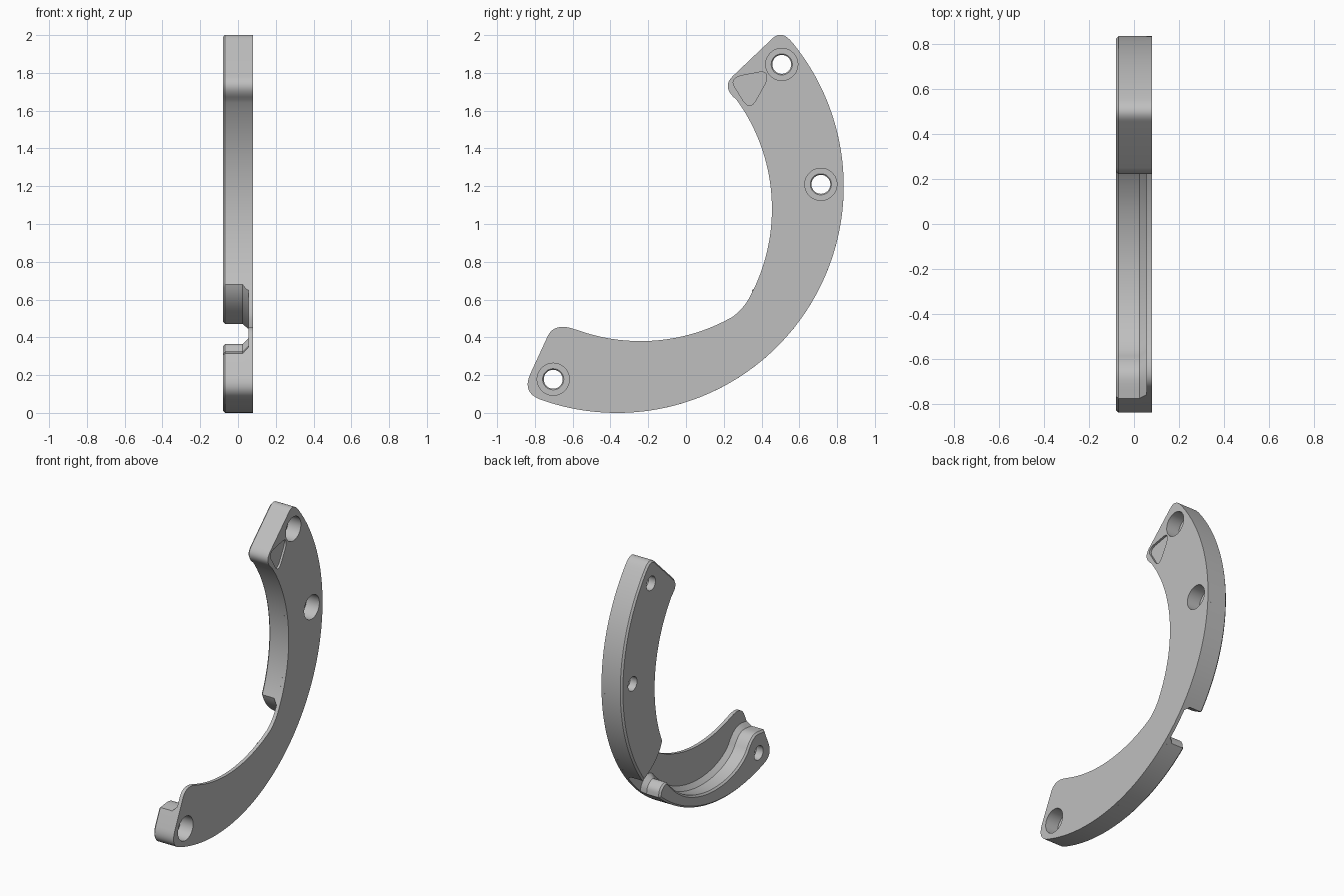
import bpy, bmesh, math
from mathutils import Vector

if "Cube" in bpy.data.objects:
    bpy.data.objects.remove(bpy.data.objects["Cube"])

grey = bpy.data.materials.new("plain grey")
grey.use_nodes = True
colour = (0.52, 0.52, 0.52, 1)
grey.diffuse_color = colour
grey.node_tree.nodes["Principled BSDF"].inputs["Base Color"].default_value = colour


# ---- profile helpers, all in (y, z) ----
def arc(cy, cz, r, a0, a1, n):
    angles = [math.radians(a0 + (a1 - a0) * i / n) for i in range(n + 1)]
    return [Vector((cy + r * math.cos(a), cz + r * math.sin(a))) for a in angles]


def corner(a, b, c, n=10):
    a, b, c = Vector(a), Vector(b), Vector(c)
    steps = [i / n for i in range(n + 1)]
    return [a * (1 - t) ** 2 + b * (2 * t * (1 - t)) + c * t ** 2 for t in steps]


def soften(points, rounds=3):
    pts = [Vector(p) for p in points]
    for _ in range(rounds):
        cut = [pts[0]]
        for p, q in zip(pts, pts[1:]):
            cut += [p.lerp(q, 0.25), p.lerp(q, 0.75)]
        pts = cut[1:-1]
        pts = [cut[0]] + pts[1:] + [Vector(points[-1])]
    return pts


def offset(pts, distances):
    """Move each edge outward by its own distance (counterclockwise profile)."""
    out = []
    for i, p in enumerate(pts):
        e1 = (p - pts[i - 1]).normalized()
        e2 = (pts[(i + 1) % len(pts)] - p).normalized()
        n1, n2 = Vector((e1.y, -e1.x)), Vector((e2.y, -e2.x))
        d1, d2 = distances[i - 1], distances[i]
        det = n1.x * n2.y - n1.y * n2.x
        if abs(det) < 0.05:
            out.append(p + (n1 * d1 + n2 * d2) / 2)
        else:
            out.append(p + Vector((d1 * n2.y - d2 * n1.y, n1.x * d2 - n2.x * d1)) / det)
    return out


def loft(name, pts, layers, foot_edges=0):
    """Stack profiles along x; layers are (x, offset of foot edges, offset of others)."""
    n = len(pts)
    bm = bmesh.new()
    rings = []
    for x, foot, rest in layers:
        moved = offset(pts, [foot if i < foot_edges else rest for i in range(n)])
        rings.append([bm.verts.new((x, p.x, p.y)) for p in moved])
    for a, b in zip(rings, rings[1:]):
        for i in range(n):
            j = (i + 1) % n
            bm.faces.new((a[i], a[j], b[j], b[i]))
    bm.faces.new(rings[0])
    bm.faces.new(rings[-1])
    bmesh.ops.recalc_face_normals(bm, faces=bm.faces)
    mesh = bpy.data.meshes.new(name)
    bm.to_mesh(mesh)
    bm.free()
    mesh.materials.append(grey)
    ob = bpy.data.objects.new(name, mesh)
    bpy.context.collection.objects.link(ob)
    return ob


def cut(targets, cutter):
    """Subtract the cutter, taking the first solver that really makes the cut."""
    for ob in targets:
        mod = ob.modifiers.new("cut", 'BOOLEAN')
        mod.operation, mod.object = 'DIFFERENCE', cutter
        for solver in ('EXACT', 'MANIFOLD', 'FLOAT'):
            mod.solver = solver
            bpy.context.view_layer.update()
            graph = bpy.context.evaluated_depsgraph_get()
            result = bpy.data.meshes.new_from_object(ob.evaluated_get(graph))
            if len(result.polygons) > len(ob.data.polygons):
                ob.data = result
                break
        ob.modifiers.clear()
    bpy.data.objects.remove(cutter)


# ---- sections of the crescent outline ----
def outer(a0, a1, n):
    return arc(-0.365, 1.2, 1.2, a0, a1, n)


def inner_upper(a1, n):
    return arc(-0.53, 1.08, 0.985, 35, a1, n)


top_end = corner((0.56, 1.964), (0.505, 2.03), (0.455, 1.98))
top_end += corner((0.25, 1.785), (0.185, 1.725), (0.265, 1.66))
left_tip = corner((-0.825, 0.205), (-0.866, 0.112), (-0.78, 0.074))
inner_lower = corner((0.33, 0.60), (0.30, 0.55), (0.255, 0.515), 6)
inner_lower += arc(-0.24, 1.365, 0.985, -60.5, -110, 34)
inner_lower += corner((-0.59, 0.443), (-0.70, 0.482), (-0.735, 0.40))

# ---- thin web over the whole crescent ----
web = loft("web", outer(-109.5, 38.8, 90) + top_end + inner_upper(-28.5, 40)
           + inner_lower + left_tip, [(0.08, 0, 0), (0.055, 0, 0)])

# ---- thick parts: filleted foot against the web, chamfered far edge ----
fillet = [(0.055 - 0.03 * math.sin(a), 0.03 * (1 - math.cos(math.pi / 2 - a)), 0)
          for a in [math.pi / 2 * i / 6 for i in range(7)]]
layers = fillet + [(-0.068, 0, 0), (-0.08, -0.012, -0.012)]

block_end = corner(inner_upper(-24, 1)[-1], (0.41, 0.55), outer(-37.5, 0, 1)[0], 14)
upper_block = loft("upper_block", block_end + outer(-36.5, 38.8, 46) + top_end
                   + inner_upper(-23, 36), layers, len(block_end) - 1)

rim_edge = soften([outer(-50, 0, 1)[0], (0.40, 0.335), (0.335, 0.375), (0.29, 0.325),
                   (0.2, 0.24), (0.06, 0.16), (-0.12, 0.112), (-0.3, 0.11),
                   (-0.45, 0.145), (-0.56, 0.21), (-0.61, 0.29), (-0.67, 0.33),
                   (-0.774, 0.315)])
lower_rim = loft("lower_rim", rim_edge + left_tip + outer(-109.5, -51, 36),
                 layers, len(rim_edge) - 1)

# ---- counterbored screw holes ----
bore = [(0.12, 0.035), (-0.02, 0.035), (-0.02, 0.006), (-0.026, 0), (-0.15, 0)]
for y, z, part in [(0.507, 1.845, upper_block), (0.714, 1.21, upper_block),
                   (-0.703, 0.178, lower_rim)]:
    cut([web, part], loft("screw_hole", arc(y, z, 0.05, 0, 352.5, 47),
                          [(x, d, d) for x, d in bore]))

# ---- shallow rounded triangular recess ----
triangle = corner((0.265, 1.715), (0.225, 1.765), (0.29, 1.785))
triangle += corner((0.385, 1.803), (0.445, 1.815), (0.42, 1.745))
triangle += corner((0.37, 1.655), (0.335, 1.595), (0.295, 1.665))
cut([web], loft("triangle_recess", triangle, [(0.1, 0, 0), (0.065, 0, 0)]))

# ---- smooth shading with sharp edges kept ----
bpy.ops.object.select_all(action='DESELECT')
for ob in (web, upper_block, lower_rim):
    ob.select_set(True)
bpy.context.view_layer.objects.active = web
bpy.ops.object.shade_smooth_by_angle(angle=math.radians(30))
